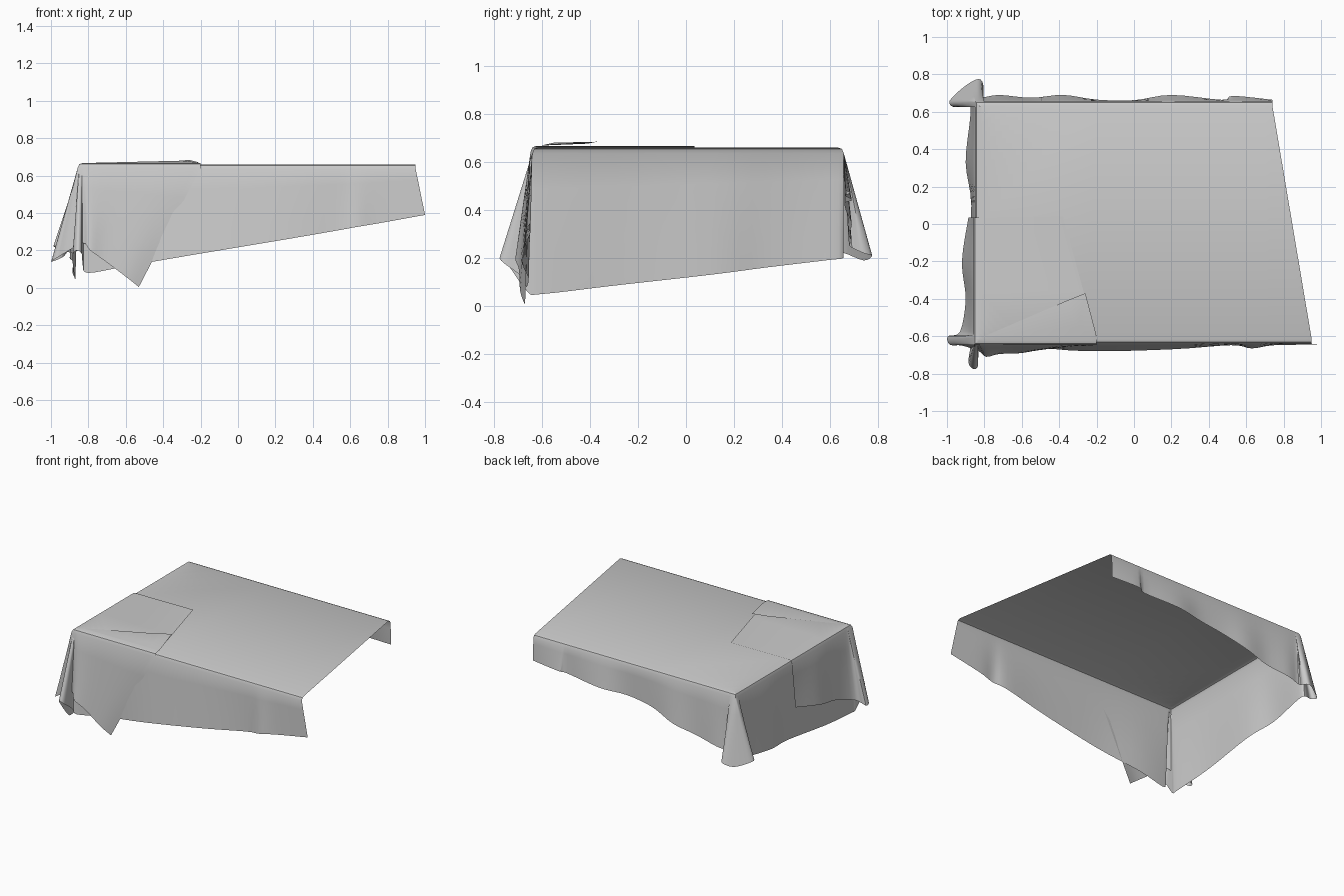
import bpy, bmesh
from mathutils import Vector

if "Cube" in bpy.data.objects:
    bpy.data.objects.remove(bpy.data.objects["Cube"])


def clamp(v, lo, hi):
    return max(lo, min(hi, v))


def catmull(p0, p1, p2, p3, t):
    return [0.5 * (2 * b + (c - a) * t + (2 * a - 5 * b + 4 * c - d) * t * t
                   + (3 * b - a - 3 * c + d) * t ** 3)
            for a, b, c, d in zip(p0, p1, p2, p3)]


def drape(name, hem, box, top_z, extra, steps=4):
    """Hang a cloth skirt over a box: hem rows are (x, y, z, optional top x)."""
    x0, x1, y0, y1 = box
    rows = []
    for h in hem:
        tx = h[3] if len(h) > 3 else clamp(h[0], x0, x1)
        rows.append([h[0], h[1], h[2], tx, clamp(h[1], y0, y1)])
    smooth = []
    for i in range(len(rows) - 1):
        quad = [rows[max(i - 1, 0)], rows[i], rows[i + 1], rows[min(i + 2, len(rows) - 1)]]
        smooth += [catmull(*quad, k / steps) for k in range(steps)]
    smooth.append(rows[-1])

    bm = bmesh.new()
    columns, rim = [], []
    for hx, hy, hz, tx, ty in smooth:
        def at(inset, drop):
            return Vector((clamp(tx, x0 + inset, x1),
                           clamp(ty, y0 + inset, y1 - inset), top_z - drop))
        edge, low = at(0, 0.025), Vector((hx, hy, hz))
        pts = [at(0.025, 0), at(0.008, 0.006), edge]
        pts += [edge.lerp(low, k / 4) for k in (1, 2, 3, 4)]
        columns.append([bm.verts.new(p) for p in pts])
        if not rim or all((pts[0] - r).length > 0.002 for r in rim):
            rim.append(pts[0])
    for a, b in zip(columns, columns[1:]):
        for k in range(len(a) - 1):
            bm.faces.new((a[k], b[k], b[k + 1], a[k + 1]))
    # flat top sheet
    bm.faces.new([bm.verts.new(p) for p in rim + [Vector(e) for e in extra]])
    bmesh.ops.remove_doubles(bm, verts=bm.verts, dist=0.0008)
    bmesh.ops.triangulate(bm, faces=[f for f in bm.faces if len(f.verts) > 4])
    bmesh.ops.recalc_face_normals(bm, faces=bm.faces)
    return finish(name, bm)


def finish(name, bm):
    me = bpy.data.meshes.new(name)
    bm.to_mesh(me)
    bm.free()
    ob = bpy.data.objects.new(name, me)
    bpy.context.collection.objects.link(ob)
    bpy.ops.object.select_all(action='DESELECT')
    ob.select_set(True)
    bpy.context.view_layer.objects.active = ob
    bpy.ops.object.shade_smooth_by_angle(angle=0.7)
    return ob


# main cloth: front hem, front-left fold, left hem, back-left fold, back hem
main_hem = [
    (1.0, -0.645, 0.39, 0.95), (0.75, -0.648, 0.345), (0.63, -0.665, 0.325),
    (0.52, -0.648, 0.305), (0.2, -0.67, 0.25), (-0.25, -0.68, 0.175),
    (-0.6, -0.655, 0.115), (-0.8, -0.665, 0.08),
    (-0.83, -0.68, 0.12), (-0.835, -0.76, 0.18), (-0.86, -0.775, 0.2),
    (-0.885, -0.74, 0.17), (-0.875, -0.66, 0.06),
    (-0.87, -0.6, 0.05), (-0.885, -0.3, 0.085), (-0.87, 0.1, 0.13),
    (-0.9, 0.33, 0.16), (-0.875, 0.58, 0.19),
    (-0.885, 0.655, 0.2), (-0.96, 0.625, 0.22), (-0.985, 0.66, 0.22),
    (-0.9, 0.74, 0.19), (-0.83, 0.775, 0.21), (-0.805, 0.74, 0.22),
    (-0.815, 0.68, 0.25),
    (-0.72, 0.69, 0.27), (-0.55, 0.675, 0.3), (-0.38, 0.69, 0.34),
    (-0.2, 0.665, 0.4), (0.0, 0.662, 0.43), (0.2, 0.69, 0.44),
    (0.47, 0.664, 0.46), (0.53, 0.685, 0.47), (0.74, 0.664, 0.48),
]
drape("main_cloth", main_hem, (-0.85, 0.95, -0.64, 0.657), 0.66, [])

# folded-over layer on the front-left corner
flap_hem = [
    (-0.53, -0.67, 0.005, -0.2), (-0.6, -0.69, 0.06, -0.4),
    (-0.72, -0.695, 0.15, -0.65), (-0.79, -0.71, 0.2, -0.8),
    (-0.83, -0.68, 0.24), (-0.92, -0.65, 0.19), (-0.985, -0.645, 0.15),
    (-0.995, -0.6, 0.14), (-0.93, -0.575, 0.17),
    (-0.9, -0.4, 0.23), (-0.92, -0.2, 0.28), (-0.885, 0.035, 0.34),
]
drape("folded_layer", flap_hem, (-0.857, 0.95, -0.647, 0.06), 0.667,
      [(-0.38, 0.04, 0.667), (-0.27, -0.36, 0.667)])

# raised crease on the folded layer
bm = bmesh.new()
ring = [bm.verts.new(p) for p in [(-0.8, -0.6, 0.668), (-0.36, -0.41, 0.676),
                                  (-0.26, -0.37, 0.684), (-0.2, -0.6, 0.669)]]
mid = bm.verts.new((-0.3, -0.55, 0.68))
for a, b in zip(ring, ring[1:] + ring[:1]):
    bm.faces.new((a, mid, b))
bmesh.ops.recalc_face_normals(bm, faces=bm.faces)
finish("crease", bm)
